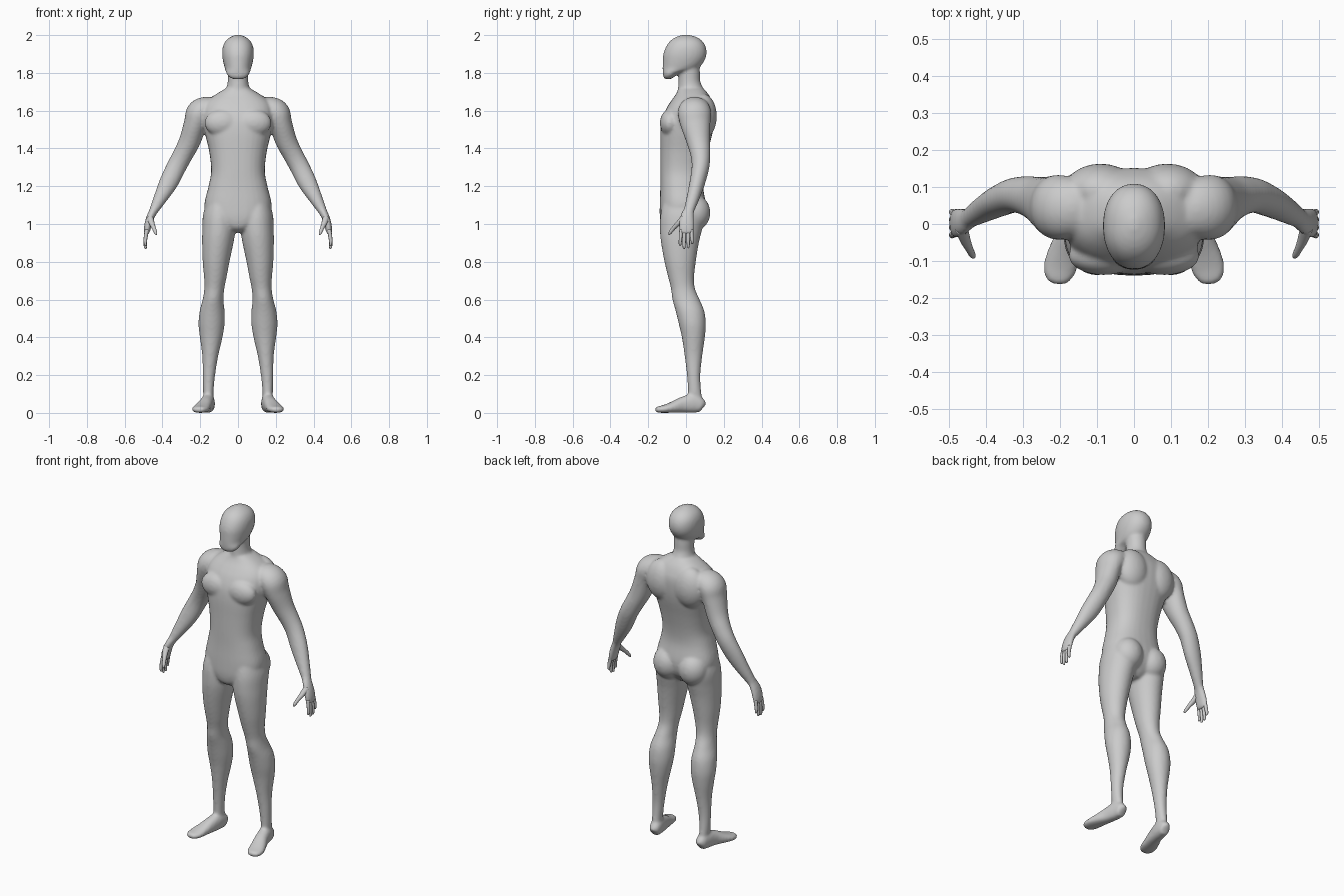
import bpy, bmesh, math
from mathutils import Vector, Matrix

skin = bpy.data.materials.new("light grey")
skin.diffuse_color = (0.6, 0.6, 0.6, 1)


def smooth_path(rows, steps=4):
    """Catmull-Rom interpolation of section rows."""
    out = []
    for i in range(len(rows) - 1):
        p0, p1, p2, p3 = (rows[max(0, min(len(rows) - 1, i + k))] for k in (-1, 0, 1, 2))
        for s in range(steps):
            t = s / steps
            out.append([0.5 * (2 * b + (c - a) * t + (2 * a - 5 * b + 4 * c - d) * t * t
                               + (3 * b - a - 3 * c + d) * t ** 3)
                        for a, b, c, d in zip(p0, p1, p2, p3)])
    return out + [list(rows[-1])]


def loft(bm, rows, ref=None, power=2.0, sides=32, side=1):
    """Skin through sections (x, y, z, a, b); level rings unless ref is given."""
    rows = smooth_path(rows)
    pts = [Vector(r[:3]) for r in rows]
    rings = []
    for i, r in enumerate(rows):
        u, v = Vector((1, 0, 0)), Vector((0, 1, 0))
        if ref:
            t = (pts[min(i + 1, len(pts) - 1)] - pts[max(i - 1, 0)]).normalized()
            u = t.cross(Vector(ref)).normalized()
            v = u.cross(t).normalized()
        ring = []
        for k in range(sides):
            c, s = math.cos(math.tau * k / sides), math.sin(math.tau * k / sides)
            e = 2 / power
            p = (pts[i] + u * max(r[3], .002) * math.copysign(abs(c) ** e, c)
                 + v * max(r[4], .002) * math.copysign(abs(s) ** e, s))
            ring.append(bm.verts.new((p.x * side, p.y, p.z)))
        rings.append(ring)
    faces = [bm.faces.new(rings[0]), bm.faces.new(rings[-1][::-1])]
    for A, B in zip(rings, rings[1:]):
        for k in range(sides):
            j = (k + 1) % sides
            faces.append(bm.faces.new((A[k], B[k], B[j], A[j])))
    bmesh.ops.recalc_face_normals(bm, faces=faces)


def stack(rows, x=0):
    """(z, half width, front y, back y) to loft sections."""
    return [(x, (f + b) / 2, z, a, (b - f) / 2) for z, a, f, b in rows]


def ball(bm, centre, radii):
    bmesh.ops.create_uvsphere(bm, u_segments=32, v_segments=16, radius=1,
                              matrix=Matrix.Translation(centre) @ Matrix.Diagonal((*radii, 1)))


def finish(name, bm):
    me = bpy.data.meshes.new(name)
    bm.to_mesh(me)
    bm.free()
    me.materials.append(skin)
    me.shade_smooth()
    ob = bpy.data.objects.new(name, me)
    bpy.context.collection.objects.link(ob)
    return ob


body = bmesh.new()

# torso
loft(body, stack([
    (.955, .03, -.09, .03), (.98, .08, -.125, .06), (1.03, .155, -.138, .095),
    (1.1, .178, -.139, .105), (1.2, .156, -.136, .09), (1.28, .142, -.136, .095),
    (1.38, .152, -.136, .115), (1.48, .175, -.136, .14), (1.55, .187, -.128, .15),
    (1.61, .185, -.105, .15), (1.65, .165, -.08, .138), (1.685, .12, -.055, .12),
    (1.715, .07, -.04, .095)]), power=2.4)

# neck
loft(body, stack([(1.64, .085, -.06, .12), (1.7, .066, -.045, .1), (1.75, .055, -.04, .077),
                  (1.8, .055, -.04, .074), (1.87, .055, -.04, .07)]))

# head
loft(body, stack([(1.768, .03, -.113, -.08), (1.78, .05, -.12, -.06), (1.8, .063, -.123, -.03),
                  (1.825, .07, -.124, .06), (1.86, .079, -.123, .095), (1.9, .084, -.12, .109),
                  (1.94, .08, -.105, .104), (1.97, .065, -.083, .085), (1.99, .04, -.053, .055),
                  (2.002, .01, -.015, .015)]), power=2.15)

for s in (-1, 1):
    # chest, shoulder blade and buttock masses
    ball(body, (s * .082, -.085, 1.535), (.095, .053, .072))
    ball(body, (s * .09, .09, 1.57), (.1, .073, .12))
    ball(body, (s * .083, .045, 1.06), (.085, .084, .095))

    # leg
    loft(body, [(x, (f + b) / 2, z, a, (b - f) / 2) for z, x, a, f, b in (
        (.07, .156, .026, .01, .085), (.12, .157, .028, .01, .08), (.2, .154, .033, .005, .076),
        (.3, .147, .042, -.007, .086), (.4, .142, .06, -.022, .1), (.47, .14, .069, -.038, .105),
        (.54, .137, .066, -.055, .097), (.6, .132, .055, -.072, .072), (.66, .125, .053, -.08, .047),
        (.72, .12, .06, -.095, .043), (.8, .116, .071, -.114, .052), (.9, .107, .083, -.132, .068),
        (.97, .101, .088, -.138, .085), (1.05, .098, .087, -.135, .1), (1.14, .09, .07, -.115, .07))],
         side=s)

    # foot
    loft(body, [(.152, .093, .03, .012, .018), (.153, .083, .036, .029, .036),
                (.158, .04, .05, .035, .05), (.17, -.02, .042, .037, .042),
                (.186, -.07, .03, .043, .03), (.199, -.115, .021, .046, .021),
                (.207, -.15, .017, .034, .016), (.209, -.162, .015, .014, .009)],
         ref=(0, 0, 1), power=2.3, side=s)

    # arm
    loft(body, [(.12, .045, 1.63, .04, .06), (.165, .045, 1.615, .062, .08),
                (.203, .045, 1.585, .073, .088), (.225, .05, 1.53, .062, .08),
                (.255, .065, 1.44, .057, .063), (.29, .076, 1.37, .053, .053),
                (.325, .077, 1.305, .052, .047), (.367, .06, 1.22, .05, .041),
                (.412, .036, 1.135, .036, .034), (.447, .015, 1.07, .024, .028),
                (.46, .008, 1.045, .021, .032)], ref=(0, 1, 0), side=s)

    # palm
    loft(body, [(.445, .015, 1.075, .022, .028), (.462, .006, 1.04, .021, .036),
                (.475, .002, 1.0, .02, .041), (.482, .002, .965, .017, .04),
                (.485, .002, .945, .012, .036)], ref=(0, 1, 0), side=s)

ob = finish("body", body)
m = ob.modifiers.new("blend", 'REMESH')
m.mode, m.voxel_size, m.use_smooth_shade = 'VOXEL', .008, True
m = ob.modifiers.new("soften", 'SMOOTH')
m.factor, m.iterations = .5, 7

# fingers and thumbs
for s, label in ((-1, "right"), (1, "left")):
    bm = bmesh.new()
    for y0, y1, tip in ((-.026, -.031, .885), (-.008, -.01, .868), (.011, .012, .872), (.029, .033, .895)):
        loft(bm, [(.482, y0, .97, .011, .0095), (.489, (y0 + y1) / 2, .93, .01, .009),
                  (.491, y1, tip + .015, .008, .0078), (.488, y1, tip + .003, .0055, .0055),
                  (.487, y1, tip, .001, .001)], ref=(0, 1, 0), sides=12, side=s)
    loft(bm, [(.466, -.012, 1.035, .015, .018), (.457, -.04, 1.005, .013, .015),
              (.446, -.064, .98, .0105, .011), (.437, -.082, .957, .009, .009),
              (.433, -.089, .945, .005, .005), (.432, -.091, .943, .001, .001)],
         ref=(1, 0, 0), sides=12, side=s)
    finish(label + "_fingers", bm)
